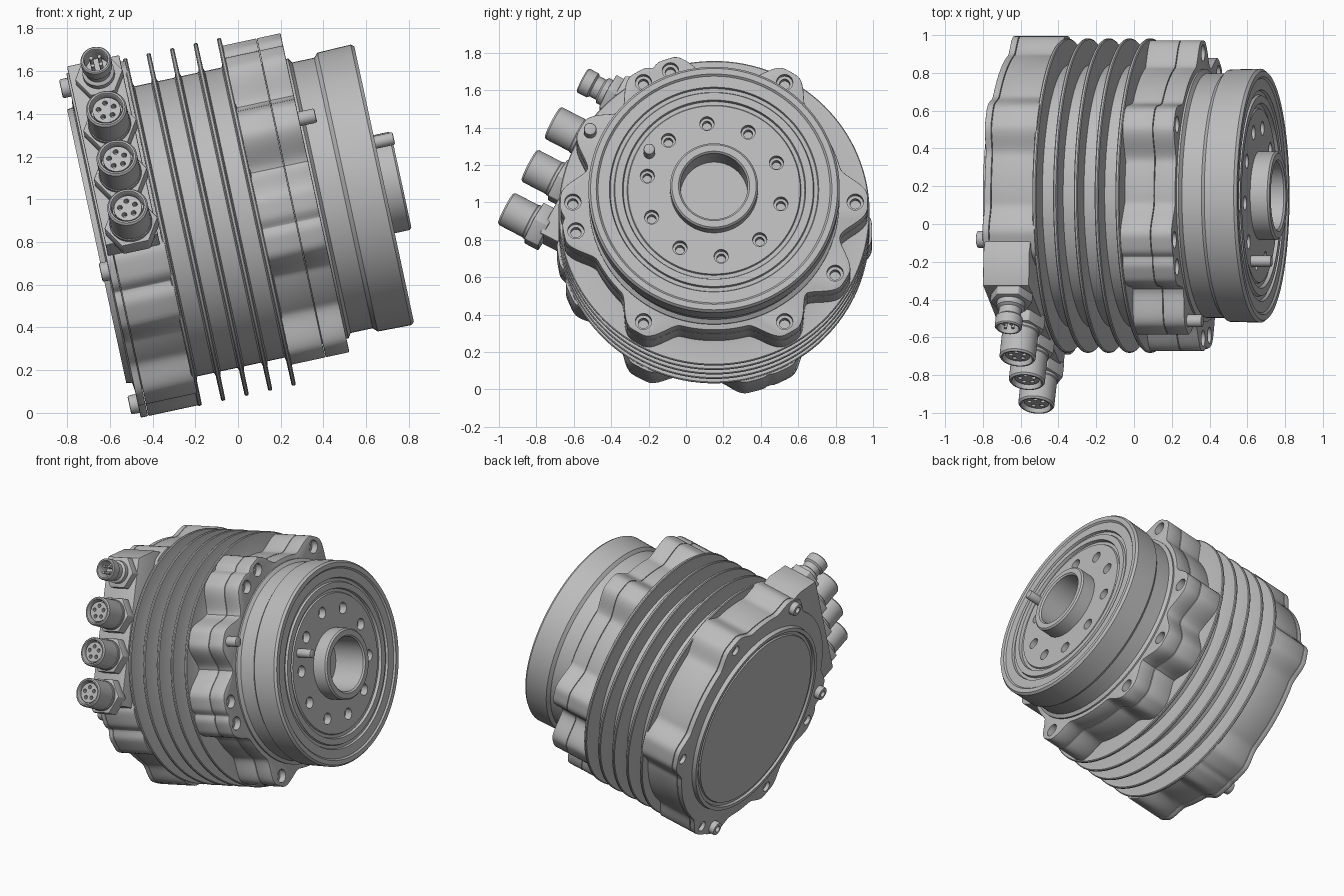
import bpy, bmesh, math
from mathutils import Matrix, Vector

cube = bpy.data.objects.get("Cube")
if cube:
    bpy.data.objects.remove(cube)

metal = bpy.data.materials.new("grey metal")
metal.use_nodes = True
GREY = (0.5, 0.5, 0.5, 1)
metal.diffuse_color = GREY
metal.node_tree.nodes["Principled BSDF"].inputs["Base Color"].default_value = GREY

# Drive frame: local x = sideways, local y = up, local z = tilted drive axis
TILT = math.radians(12.2)
S, C = math.sin(TILT), math.cos(TILT)
AXIS = Matrix(((0, -S, C, 0), (1, 0, 0, 0.15), (0, C, S, 0.923), (0, 0, 0, 1)))


def polar(r, deg):
    return r * math.cos(math.radians(deg)), r * math.sin(math.radians(deg))


def activate(ob):
    bpy.ops.object.select_all(action="DESELECT")
    ob.select_set(True)
    bpy.context.view_layer.objects.active = ob


def shade(ob):
    activate(ob)
    bpy.ops.object.shade_smooth_by_angle(angle=math.radians(32))


def finish(name, bm, frame=AXIS, bevel=0):
    bmesh.ops.recalc_face_normals(bm, faces=bm.faces)
    mesh = bpy.data.meshes.new(name)
    bm.to_mesh(mesh)
    bm.free()
    mesh.materials.append(metal)
    ob = bpy.data.objects.new(name, mesh)
    bpy.context.collection.objects.link(ob)
    ob.matrix_world = frame
    activate(ob)
    if bevel:
        mod = ob.modifiers.new("soft_edge", "BEVEL")
        mod.width, mod.segments, mod.limit_method = bevel, 2, "ANGLE"
        mod.angle_limit = math.radians(50)
        bpy.ops.object.modifier_apply(modifier=mod.name)
    shade(ob)
    return ob


def lathe(name, profile, frame=AXIS, steps=128):
    """Spin (radius, height) points that start and end on the axis."""
    bm = bmesh.new()
    verts = [bm.verts.new((r, 0, h)) for r, h in profile]
    edges = [bm.edges.new(p) for p in zip(verts, verts[1:])]
    bmesh.ops.spin(bm, geom=verts + edges, cent=(0, 0, 0), axis=(0, 0, 1),
                   angle=math.tau, steps=steps, use_merge=True)
    bmesh.ops.remove_doubles(bm, verts=bm.verts, dist=1e-5)
    return finish(name, bm, frame)


def prism(name, outline, h0, h1, frame=AXIS, bevel=0):
    bm = bmesh.new()
    base = bm.faces.new([bm.verts.new((x, y, h0)) for x, y in outline])
    new = bmesh.ops.extrude_face_region(bm, geom=[base])["geom"]
    bmesh.ops.translate(bm, vec=(0, 0, h1 - h0),
                        verts=[g for g in new if isinstance(g, bmesh.types.BMVert)])
    return finish(name, bm, frame, bevel)


def rods(name, spots, radius, h0, h1, frame=AXIS, sides=24, bevel=0):
    bm = bmesh.new()
    for x, y in spots:
        bmesh.ops.create_cone(bm, cap_ends=True, segments=sides, radius1=radius,
                              radius2=radius, depth=h1 - h0,
                              matrix=Matrix.Translation((x, y, (h0 + h1) / 2)))
    return finish(name, bm, frame, bevel)


def drill(ob, spots, radius, h0, h1, frame=AXIS):
    cutter = rods("hole_cutter", spots, radius, h0, h1, frame)
    cutter.hide_render = True
    mod = ob.modifiers.new("holes", "BOOLEAN")
    mod.operation, mod.object, mod.solver = "DIFFERENCE", cutter, "EXACT"
    activate(ob)
    bpy.ops.object.modifier_apply(modifier=mod.name)
    bpy.data.objects.remove(cutter)
    shade(ob)


def lobed(valley, peak, angles, flat, fall):
    """Round outline with smooth ears at the given angles."""
    pts = []
    for i in range(288):
        a = i * 1.25
        gap = min(abs((a - b + 180) % 360 - 180) for b in angles)
        k = min(max((flat + fall - gap) / fall, 0), 1)
        pts.append(polar(valley + (peak - valley) * k * k * (3 - 2 * k), a))
    return pts


# Finned middle: one core with five thin discs
core = [(0, -0.4)]
for i in range(5):
    u = -0.362 + i * 0.1125
    core += [(0.695, u - 0.016), (0.71, u - 0.011), (0.827, u - 0.01), (0.832, u - 0.005),
             (0.832, u + 0.005), (0.827, u + 0.01), (0.71, u + 0.011), (0.695, u + 0.016)]
lathe("finned_body", core + [(0.695, 0.15), (0, 0.15)])

# Front flange in two lobed layers, with bolt holes and a locating pin
ears = [0, 60, 108, 120, 150, 180, 192, 240, 300, 329]
prism("flange_base", lobed(0.7, 0.822, ears, 2.5, 13), 0.08, 0.259, bevel=0.003)
flange = prism("flange_ring", lobed(0.7, 0.822, ears, 2.5, 13), 0.261, 0.375, bevel=0.005)
bolts = [polar(0.755, a) for a in ears if a != 150]
drill(flange, bolts, 0.044, 0.33, 0.5)
drill(flange, bolts, 0.028, 0.28, 0.4)
rods("flange_pin", [polar(0.765, 150)], 0.034, 0.3, 0.455, bevel=0.008)

# Output drum with stepped face, hub and blind bore
drum = lathe("output_drum", [
    (0, 0.2), (0.67, 0.2), (0.67, 0.385), (0.648, 0.4), (0.648, 0.505), (0.668, 0.525),
    (0.672, 0.685), (0.66, 0.7), (0.63, 0.7), (0.62, 0.69), (0.56, 0.69),
    (0.555, 0.675), (0.535, 0.675), (0.53, 0.69), (0.49, 0.69), (0.485, 0.67),
    (0.465, 0.67), (0.46, 0.68), (0.235, 0.68), (0.235, 0.772), (0.225, 0.782),
    (0.19, 0.782), (0.18, 0.772), (0.18, 0.55), (0, 0.55)])
face_bolts = [polar(0.365, 96 + 36 * i) for i in range(10)]
drill(drum, face_bolts, 0.038, 0.63, 0.75)
drill(drum, face_bolts, 0.024, 0.58, 0.66)
rods("face_pin", [polar(0.4, 150)], 0.03, 0.66, 0.79, bevel=0.008)

# Rear housing and cover with lobes
rear_ears = [0, 60, 107, 189, 204, 242, 285, 296]
prism("rear_housing", lobed(0.765, 0.845, rear_ears, 3, 11), -0.608, -0.362, bevel=0.004)
cover = prism("rear_cover", lobed(0.765, 0.845, rear_ears, 3, 11), -0.645, -0.61, bevel=0.005)
drill(cover, [polar(0.785, a) for a in (0, 60, 204, 242, 297)], 0.035, -0.7, -0.62)
lathe("rear_cover_core", [(0, -0.6), (0.7, -0.6), (0.7, -0.645), (0.66, -0.65),
                          (0.655, -0.677), (0.63, -0.677), (0.625, -0.662),
                          (0.605, -0.662), (0.6, -0.672), (0, -0.672)])
screws = [polar(0.79, a) for a in (107, 189, 286)]
heads = rods("rear_screw_heads", screws, 0.045, -0.685, -0.63, bevel=0.008)
drill(heads, screws, 0.022, -0.72, -0.665)

# Connector block: a slanted slab on the upper front side of the housing
N = Vector(polar(1, 152))
T = Vector((N.y, -N.x))
corners = [(0.82, -0.44), (0.82, 0.53), (0.66, 0.6), (0.3, 0.6), (0.3, -0.44)]
prism("connector_block", [N * n + T * t for n, t in corners], -0.635, -0.385, bevel=0.006)


# Four connectors standing out of the block
def socket_frame(t):
    x, z = T.to_3d(), N.to_3d()
    m = Matrix((x, z.cross(x), z)).transposed().to_4x4()
    m.translation = x * t + Vector((0, 0, -0.497))
    return AXIS @ m


for i, t in enumerate((-0.387, -0.12, 0.145)):
    f = socket_frame(t)
    rods(f"connector_nut_{i}", [(0, 0)], 0.128, 0.8, 0.885, f, sides=6, bevel=0.006)
    body = lathe(f"connector_{i}", [
        (0, 0.8), (0.1, 0.8), (0.1, 0.9), (0.096, 0.905), (0.096, 1.045), (0.088, 1.055),
        (0.08, 1.055), (0.074, 1.045), (0.074, 1.0), (0.066, 1.0), (0.066, 1.035),
        (0, 1.035)], f, 40)
    pins = [polar(0.038, 72 * k) for k in range(5)]
    drill(body, pins, 0.012, 1.0, 1.08, f)

f = socket_frame(0.425)
rods("small_connector_nut", [(0, 0)], 0.115, 0.8, 0.87, f, sides=6, bevel=0.006)
lathe("small_connector", [
    (0, 0.8), (0.075, 0.8), (0.075, 0.9), (0.06, 0.91), (0.06, 0.95), (0.072, 0.96),
    (0.072, 1.015), (0.066, 1.022), (0.058, 1.022), (0.054, 1.015), (0.054, 0.93),
    (0, 0.93)], f, 40)
rods("small_connector_pins", [polar(0.028, 45 + 90 * k) for k in range(4)],
     0.009, 0.92, 1.01, f, sides=12)
